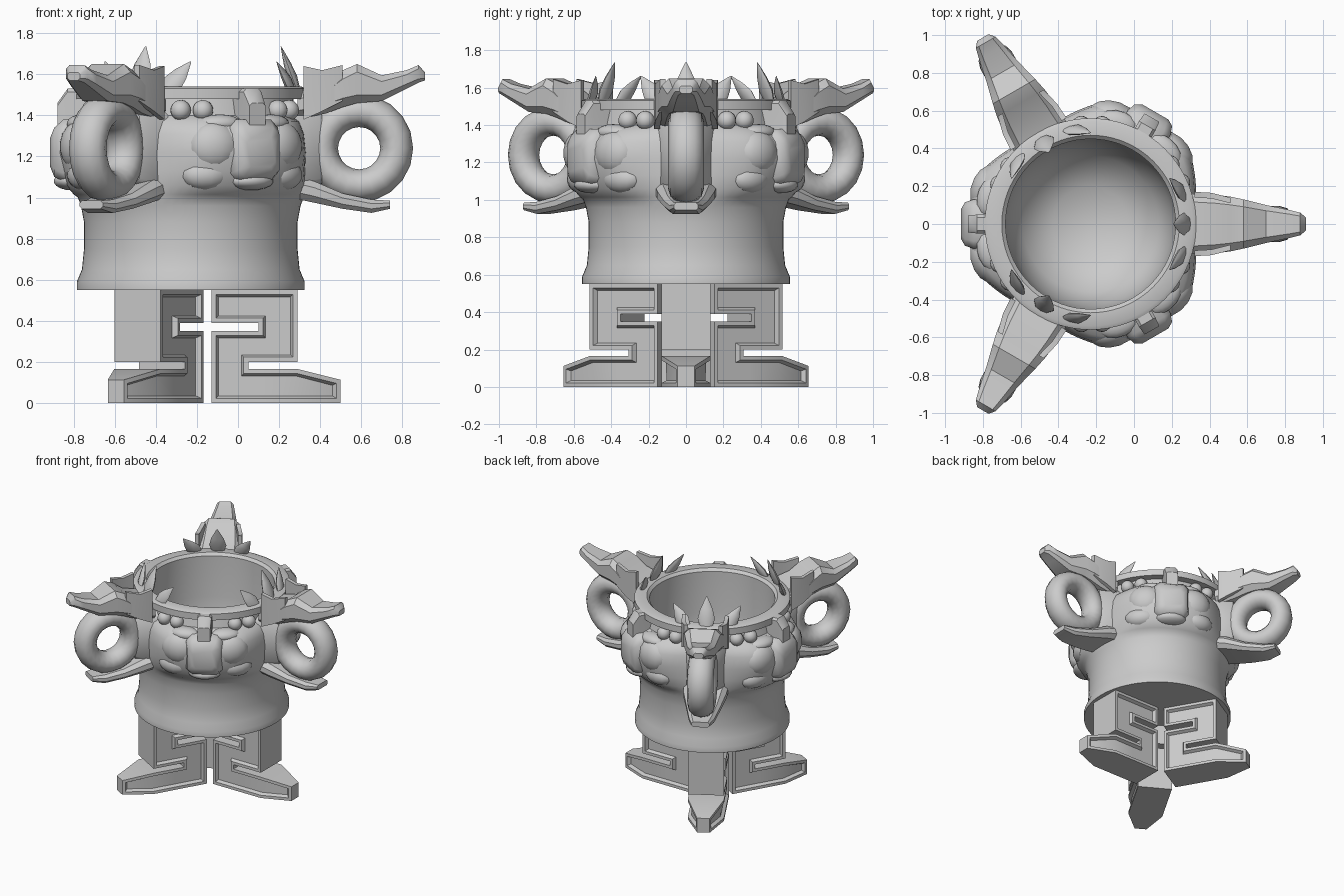
import bpy, bmesh
from math import sin, cos, pi, radians
from mathutils import Matrix, Vector

cube = bpy.data.objects.get("Cube")
if cube:
    bpy.data.objects.remove(cube, do_unlink=True)

grey = bpy.data.materials.new("plain_grey")
grey.use_nodes = True
GREY = (0.6, 0.6, 0.6, 1)
grey.diffuse_color = GREY
grey.node_tree.nodes["Principled BSDF"].inputs["Base Color"].default_value = GREY

AXIS = Matrix.Translation((-0.23, 0, 0))   # vessel axis


def turn(deg, axis="Z"):
    return Matrix.Rotation(radians(deg), 4, axis)


def finish(name, bm, angles=(0,), sharp=40, subdiv=0):
    """Make one object per angle around the vessel axis."""
    bmesh.ops.recalc_face_normals(bm, faces=bm.faces)
    mesh = bpy.data.meshes.new(name)
    bm.to_mesh(mesh)
    bm.free()
    mesh.materials.append(grey)
    mesh.shade_smooth()
    mesh.set_sharp_from_angle(angle=radians(sharp))
    for a in angles:
        ob = bpy.data.objects.new(name, mesh)
        ob.matrix_world = AXIS @ turn(a)
        bpy.context.collection.objects.link(ob)
        if subdiv:
            mod = ob.modifiers.new("soften", "SUBSURF")
            mod.levels = mod.render_levels = subdiv


def skin(bm, rings, matrix=Matrix(), closed=False):
    """Bridge a list of equal point loops; cap the ends unless closed."""
    loops = [[bm.verts.new(matrix @ Vector(p)) for p in r] for r in rings]
    pairs = list(zip(loops, loops[1:]))
    if closed:
        pairs.append((loops[-1], loops[0]))
    for a, b in pairs:
        for i in range(len(a)):
            j = (i + 1) % len(a)
            bm.faces.new((a[i], a[j], b[j], b[i]))
    if not closed:
        bm.faces.new(loops[0])
        bm.faces.new(loops[-1])


def loft(sections, bm=None):
    """Chamfered box sections (x, low, high, half width) along x."""
    bm = bm or bmesh.new()
    rings = []
    for x, lo, hi, w in sections:
        c = min(w, hi - lo) * 0.3
        right = [(w - c, lo), (w, lo + c), (w, hi - c), (w - c, hi)]
        left = [(-y, z) for y, z in reversed(right)]
        rings.append([(x, y, z) for y, z in right + left])
    skin(bm, rings)
    return bm


def ball(bm, loc, scale, spin=0, seg=14):
    m = turn(spin) @ Matrix.Translation(loc) @ Matrix.Diagonal((*scale, 1))
    bmesh.ops.create_uvsphere(bm, u_segments=seg, v_segments=seg // 2 + 2, radius=1, matrix=m)


HEADS = (0, 120, 240)
FACES = (60, 180, 300)

# Vessel body: drum, swelling belly, rim and bowl (radius, height, swell)
profile = [(0.50, 0.55, 0), (0.555, 0.55, 0), (0.555, 0.59, 0), (0.53, 0.65, 0),
           (0.52, 0.75, 0), (0.52, 0.88, 0), (0.535, 0.96, 0), (0.55, 1.0, 0),
           (0.55, 1.015, 0.02), (0.56, 1.06, 0.05), (0.56, 1.13, 0.07), (0.56, 1.22, 0.09),
           (0.55, 1.31, 0.09), (0.53, 1.37, 0.07), (0.50, 1.4, 0.02), (0.50, 1.48, 0),
           (0.56, 1.48, 0), (0.56, 1.53, 0), (0.54, 1.54, 0), (0.47, 1.54, 0),
           (0.45, 1.52, 0), (0.45, 1.2, 0), (0.43, 0.98, 0), (0.36, 0.8, 0),
           (0.2, 0.69, 0), (0.03, 0.67, 0)]
SEG = 72
rings = []
for r, z, swell in profile:
    ring = []
    for i in range(SEG):
        t = 2 * pi * i / SEG
        s = min(1, 0.75 * (1 - cos(3 * t)))
        ring.append(((r + swell * s) * cos(t), (r + swell * s) * sin(t), z))
    rings.append(ring)
bm = bmesh.new()
skin(bm, rings)
finish("vessel_body", bm)

# Faces between the handles: cheeks, snout, nose ridge, lip
bm = bmesh.new()
for side in (-1, 1):
    ball(bm, (0.58, 0, 1.25), (0.085, 0.13, 0.12), 19 * side)
    ball(bm, (0.565, 0, 1.11), (0.075, 0.12, 0.075), 23 * side)
    ball(bm, (0.55, 0, 1.36), (0.07, 0.11, 0.045), 15 * side)
finish("face_cheeks", bm, FACES)
finish("face_snout", loft([(0.5, 1.06, 1.38, 0.13), (0.62, 1.08, 1.38, 0.13),
                           (0.665, 1.1, 1.34, 0.115), (0.685, 1.15, 1.29, 0.08)]), FACES, 50)
bm = bmesh.new()
ball(bm, (0.58, 0, 1.08), (0.09, 0.12, 0.045))
finish("face_lower_lip", bm, FACES)
finish("nose_ridge", loft([(0.48, 1.36, 1.53, 0.05), (0.6, 1.32, 1.53, 0.05),
                           (0.65, 1.32, 1.46, 0.045)]), FACES, 35)

# Bead pairs under the rim
bm = bmesh.new()
for side in (-1, 1):
    for a in (24.6, 36.5):
        ball(bm, (0.525, 0, 1.425), (0.05, 0.05, 0.05), a * side, 16)
finish("rim_beads", bm, HEADS)

# Ring handles
bm = bmesh.new()
rings = []
for i in range(20):
    t = 2 * pi * i / 20
    ring = []
    for k in range(12):
        p = 2 * pi * k / 12
        d = 0.183 + 0.08 * cos(p)
        ring.append((0.82 + d * cos(t), 0.095 * sin(p), 1.24 + d * sin(t)))
    rings.append(ring)
skin(bm, rings, closed=True)
finish("ring_handle", bm, HEADS)

# Beast heads above the rings, with side fins, throat and lower jaw
finish("beast_head", loft([(0.52, 1.38, 1.52, 0.16), (0.66, 1.41, 1.56, 0.155),
                           (0.74, 1.44, 1.62, 0.145), (0.81, 1.46, 1.65, 0.13),
                           (0.93, 1.47, 1.595, 0.1), (1.05, 1.53, 1.62, 0.075),
                           (1.11, 1.56, 1.645, 0.06), (1.14, 1.57, 1.61, 0.035)]), HEADS, 35)
bm = bmesh.new()
for side in (-1, 1):
    fin = [(0.55, 0.17, 1.38, 1.64), (0.64, 0.165, 1.42, 1.62), (0.74, 0.14, 1.47, 1.645)]
    skin(bm, [[(x, side * y, lo), (x, side * y, hi), (x, side * (y - 0.03), hi),
               (x, side * (y - 0.03), lo)] for x, y, lo, hi in fin])
finish("head_fins", bm, HEADS, 30)
finish("throat", loft([(0.46, 1.04, 1.44, 0.17), (0.57, 1.04, 1.43, 0.13),
                       (0.64, 1.07, 1.42, 0.08)]), HEADS, 50)
finish("lower_jaw", loft([(0.48, 1.0, 1.11, 0.165), (0.6, 0.975, 1.08, 0.155),
                          (0.74, 0.945, 1.02, 0.12), (0.88, 0.925, 0.99, 0.09),
                          (0.97, 0.945, 0.985, 0.065)]), HEADS, 35)

# Leaf crowns standing on the rim
bm = bmesh.new()
for offset, lean, size in ((0, 0, 1), (15, -36, 0.85), (-15, 36, 0.85)):
    rings = [[(0.4 * w * cos(k * pi / 4), w * sin(k * pi / 4), h) for k in range(8)]
             for w, h in ((0.035, 0), (0.062, 0.09), (0.045, 0.16), (0.004, 0.25))]
    m = turn(offset) @ Matrix.Translation((0.525, 0, 1.5)) @ turn(-20, "Y") @ turn(lean, "X")
    skin(bm, rings, m @ Matrix.Scale(size, 4))
finish("leaf_crown", bm, HEADS, 45)

# Stepped legs: slotted side profile with sunken panels and a tapering foot
xs = (0.1, 0.28, 0.33, 0.52, 0.73)
zs = (0, 0.165, 0.2, 0.35, 0.39, 0.55)
filled = ((0, 1, 2, 3), (0,), (0, 1, 2), (2,), (0, 1, 2))
bm = bmesh.new()
for row, columns in enumerate(filled):
    for c in columns:
        corners = ((c, row), (c + 1, row), (c + 1, row + 1), (c, row + 1))
        bm.faces.new([bm.verts.new((xs[i], -0.13, zs[j])) for i, j in corners])
bmesh.ops.remove_doubles(bm, verts=bm.verts, dist=0.001)
out = bmesh.ops.extrude_face_region(bm, geom=bm.faces[:])["geom"]
for v in out:
    if isinstance(v, bmesh.types.BMVert):
        v.co.y = 0.13
for v in bm.verts:
    if v.co.x > 0.7:
        v.co.y *= 0.35
        v.co.z *= 0.68
bmesh.ops.recalc_face_normals(bm, faces=bm.faces)
for side in (-1, 1):
    panel = [f for f in bm.faces if f.normal.y * side > 0.7]
    bmesh.ops.inset_region(bm, faces=panel, thickness=0.022, use_even_offset=True)
    bmesh.ops.inset_region(bm, faces=panel, thickness=0.012, depth=-0.025, use_even_offset=True)
finish("stepped_leg", bm, HEADS, 30)
